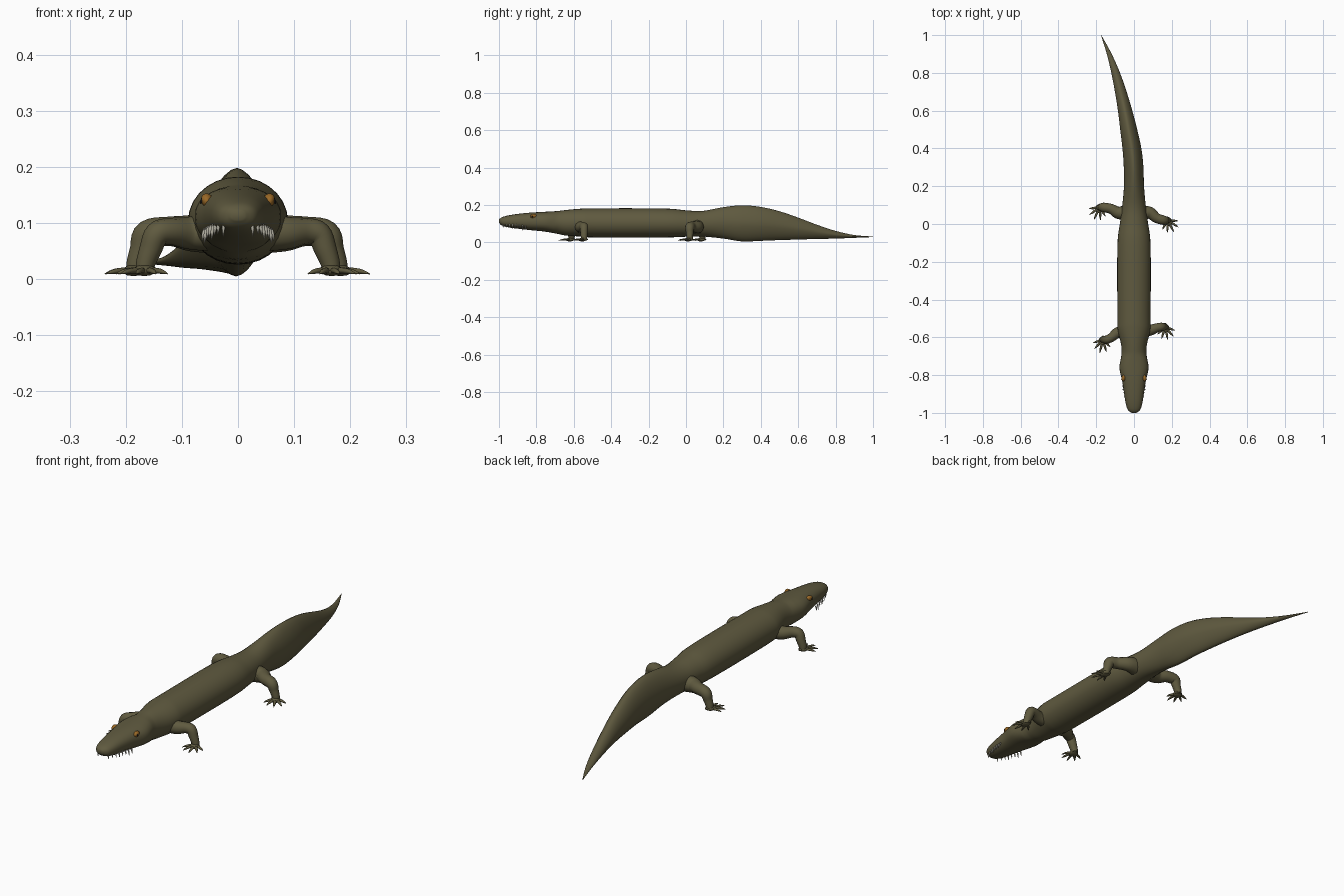
import bpy, math
from mathutils import Vector

cube = bpy.data.objects.get("Cube")
if cube:
    bpy.data.objects.remove(cube, do_unlink=True)


def material(name, color):
    m = bpy.data.materials.new(name)
    m.use_nodes = True
    m.diffuse_color = (*color, 1)
    m.node_tree.nodes["Principled BSDF"].inputs["Base Color"].default_value = (*color, 1)
    return m


OLIVE = material("olive skin", (0.115, 0.102, 0.05))
AMBER = material("amber eye", (0.32, 0.14, 0.02))
BLACK = material("black pupil", (0.01, 0.01, 0.01))
IVORY = material("ivory teeth", (0.5, 0.48, 0.4))


def spline(rows, steps):
    """Smooth curve through rows of numbers."""
    out = []
    for i in range(len(rows) - 1):
        a, b, c, d = (rows[max(0, min(len(rows) - 1, i + k))] for k in (-1, 0, 1, 2))
        for s in range(steps):
            t = s / steps
            out.append([q + 0.5 * t * (r - p + t * (2 * p - 5 * q + 4 * r - u + t * (3 * (q - r) + u - p)))
                        for p, q, r, u in zip(a, b, c, d)])
    out.append(list(rows[-1]))
    return out


def skin(name, rings, mat):
    """Closed surface over a list of rings of points."""
    n = len(rings[0])
    verts = [p for ring in rings for p in ring]
    faces = [(i * n + k, i * n + (k + 1) % n, (i + 1) * n + (k + 1) % n, (i + 1) * n + k)
             for i in range(len(rings) - 1) for k in range(n)]
    faces += [tuple(reversed(range(n))), tuple(range(len(verts) - n, len(verts)))]
    mesh = bpy.data.meshes.new(name)
    mesh.from_pydata(verts, [], faces)
    mesh.materials.append(mat)
    obj = bpy.data.objects.new(name, mesh)
    bpy.context.collection.objects.link(obj)
    bpy.context.view_layer.objects.active = obj
    bpy.ops.object.select_all(action="DESELECT")
    obj.select_set(True)
    bpy.ops.object.mode_set(mode="EDIT")
    bpy.ops.mesh.select_all(action="SELECT")
    bpy.ops.mesh.normals_make_consistent(inside=False)
    bpy.ops.object.mode_set(mode="OBJECT")
    bpy.ops.object.shade_smooth_by_angle(angle=math.radians(60))
    return obj


def tube(name, rows, mat, steps=5, sides=12, flat=1.0):
    """Round limb along rows of x, y, z, radius; flat squashes it in height."""
    pts = spline(rows, steps)
    rings = []
    for i, row in enumerate(pts):
        ahead = Vector(pts[min(i + 1, len(pts) - 1)][:3]) - Vector(pts[max(i - 1, 0)][:3])
        ahead.normalize()
        u = ahead.cross(Vector((0, 1, 0) if abs(ahead.y) < 0.8 else (0, 0, 1))).normalized()
        v = ahead.cross(u)
        ring = []
        for k in range(sides):
            a = math.tau * k / sides
            off = (u * math.cos(a) + v * math.sin(a)) * row[3]
            off.z *= flat
            ring.append(Vector(row[:3]) + off)
        rings.append(ring)
    return skin(name, rings, mat)


def ball(name, center, size, turn, mat):
    bpy.ops.mesh.primitive_uv_sphere_add(segments=16, ring_count=10, radius=1, location=center)
    obj = bpy.context.object
    obj.name = name
    obj.scale = size
    obj.rotation_euler = turn
    obj.data.materials.append(mat)
    bpy.ops.object.shade_smooth()


# Body from snout to tail tip: y, centre x, half width, bottom, top
BODY = [
    (-1.0, 0, 0.012, 0.105, 0.122), (-0.985, 0, 0.032, 0.09, 0.134),
    (-0.95, 0, 0.044, 0.08, 0.144), (-0.9, 0, 0.052, 0.073, 0.152),
    (-0.83, 0, 0.063, 0.065, 0.159), (-0.76, 0, 0.077, 0.058, 0.163),
    (-0.69, 0, 0.066, 0.046, 0.167), (-0.64, 0, 0.068, 0.036, 0.173),
    (-0.56, 0, 0.086, 0.031, 0.18), (-0.48, 0, 0.088, 0.026, 0.182),
    (-0.12, 0, 0.088, 0.026, 0.181), (0, 0, 0.075, 0.03, 0.171),
    (0.09, 0, 0.063, 0.031, 0.168), (0.2, 0, 0.053, 0.02, 0.188),
    (0.3, -0.002, 0.052, 0.005, 0.198), (0.4, -0.011, 0.05, 0.008, 0.189),
    (0.5, -0.028, 0.045, 0.012, 0.166), (0.6, -0.047, 0.038, 0.015, 0.132),
    (0.7, -0.07, 0.031, 0.018, 0.094), (0.8, -0.097, 0.023, 0.02, 0.061),
    (0.9, -0.131, 0.013, 0.024, 0.039), (1.0, -0.174, 0.001, 0.028, 0.031),
]


def cross_section(row, sides=28):
    y, cx, half, low, top = row
    # the head is boxier, the tail more blade-like
    power = 0.86 if y < -0.7 else 1.0 if y < 0.1 else 1.0 + 0.2 * min(1, (y - 0.1) / 0.2)
    ring = []
    for k in range(sides):
        a = math.tau * k / sides
        c, s = math.cos(a), math.sin(a)
        ring.append((cx + half * math.copysign(abs(c) ** power, c), y,
                     (low + top) / 2 + (top - low) / 2 * math.copysign(abs(s) ** power, s)))
    return ring


skin("body", [cross_section(row) for row in spline(BODY, 4)], OLIVE)


# Legs: shoulder, knee, ankle and foot, with a fan of toes
def leg(name, side, root_y, foot_x, foot_y, aim, thick):
    mid_y = root_y + (foot_y - root_y) * 0.7
    x = side * foot_x
    tube(name + "_leg", [
        (side * 0.045, root_y, 0.084, thick * 1.25), (side * 0.085, root_y, 0.082, thick * 1.05),
        (side * 0.12, mid_y, 0.085, thick * 0.85), (x - side * 0.021, foot_y, 0.08, thick * 0.8),
        (x - side * 0.009, foot_y, 0.052, 0.02), (x, foot_y, 0.026, 0.017),
        (x, foot_y, 0.01, 0.016)], OLIVE)
    aim = math.radians(aim)
    dx, dy = math.cos(aim), math.sin(aim)
    tube(name + "_palm", [
        (x - dx * 0.02, foot_y - dy * 0.02, 0.015, 0.006), (x, foot_y, 0.016, 0.02),
        (x + dx * 0.02, foot_y + dy * 0.02, 0.014, 0.017),
        (x + dx * 0.03, foot_y + dy * 0.03, 0.013, 0.006)], OLIVE, flat=0.5)
    for i in range(5):
        a = aim + math.radians((i - 2) * 29)
        reach = (0.056, 0.066, 0.072, 0.068, 0.056)[i]
        c, s = math.cos(a), math.sin(a)
        tube(f"{name}_toe_{i + 1}", [
            (x + c * r * reach, foot_y + s * r * reach, z, w)
            for r, z, w in ((0.1, 0.014, 0.007), (0.45, 0.015, 0.0065),
                            (0.75, 0.013, 0.005), (1.0, 0.009, 0.0008))],
            OLIVE, steps=3, sides=8, flat=0.8)


leg("front_right", -1, -0.575, 0.165, -0.612, -103, 0.028)
leg("front_left", 1, -0.562, 0.165, -0.545, -78, 0.028)
leg("hind_right", -1, 0.06, 0.182, 0.088, -115, 0.031)
leg("hind_left", 1, 0.058, 0.178, 0.02, -62, 0.031)

# Eyes, pupils and teeth on both sides of the head
for side, label in ((-1, "right"), (1, "left")):
    ball("eye_" + label, (side * 0.054, -0.815, 0.139), (0.011, 0.018, 0.014),
         (0, side * 0.5, side * 0.15), AMBER)
    ball("pupil_" + label, (side * 0.0628, -0.822, 0.142), (0.003, 0.004, 0.009),
         (0, side * -0.5, 0), BLACK)
    for i in range(8):
        t = i / 7
        y = -0.978 + 0.12 * t
        x = side * (0.026 + 0.036 * t ** 0.7)
        z = 0.104 - 0.014 * t
        drop = 0.022 if i % 3 else 0.028
        tube(f"tooth_{label}_{i + 1}", [
            (x * 0.94, y, z, 0.0035), (x, y, z - drop * 0.5, 0.003),
            (x * 1.02, y, z - drop, 0.0004)], IVORY, steps=2, sides=6)
